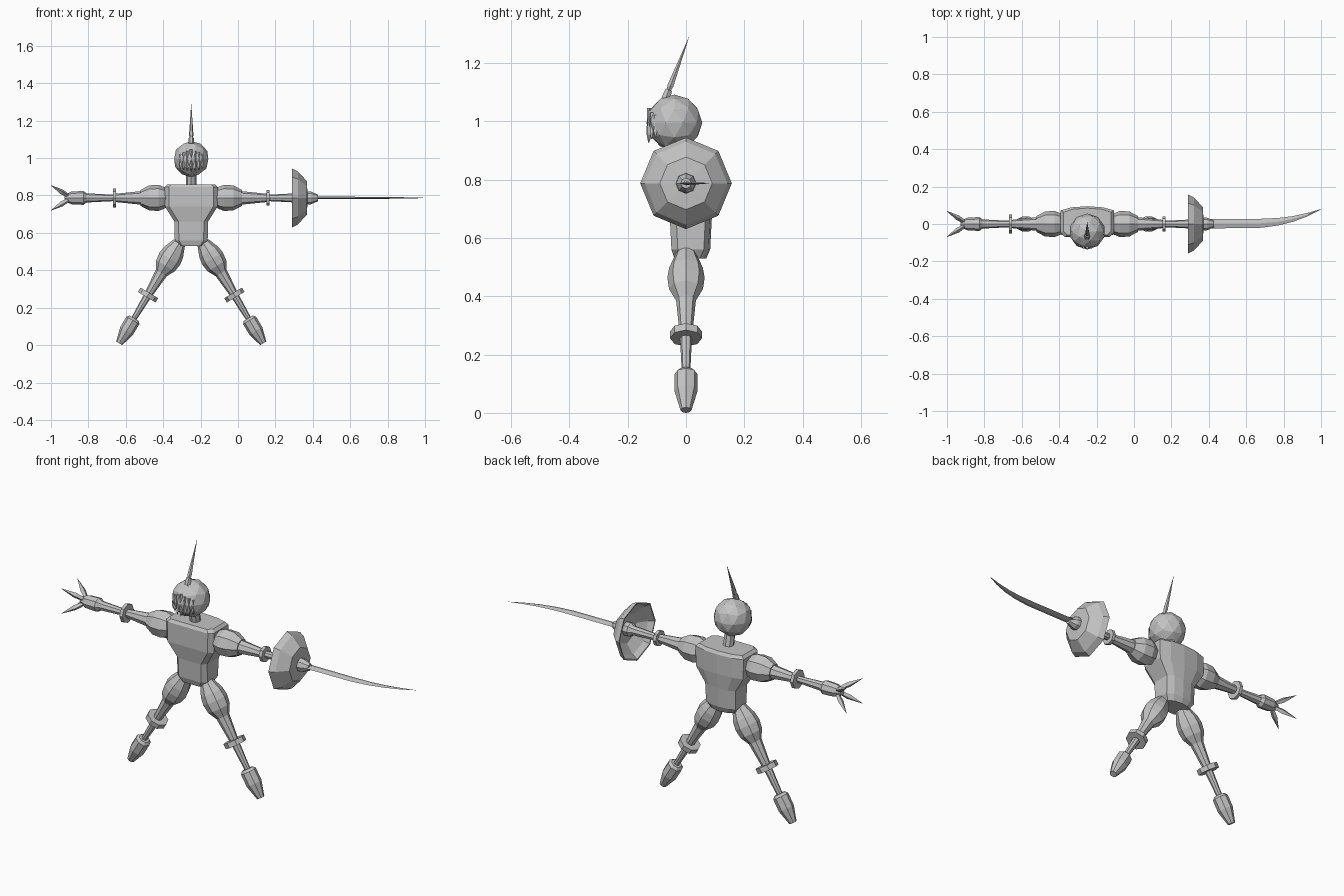
import bpy, bmesh, math
from mathutils import Vector

if "Cube" in bpy.data.objects:
    bpy.data.objects.remove(bpy.data.objects["Cube"])

CX, ARM_Z = -0.25, 0.787      # body axis and arm height

mat = bpy.data.materials.new("plain grey")
mat.diffuse_color = (0.55, 0.55, 0.55, 1)
mat.use_nodes = True
mat.node_tree.nodes["Principled BSDF"].inputs["Base Color"].default_value = mat.diffuse_color


def finish(name, bm):
    bmesh.ops.recalc_face_normals(bm, faces=bm.faces)
    me = bpy.data.meshes.new(name)
    bm.to_mesh(me)
    bm.free()
    me.materials.append(mat)
    ob = bpy.data.objects.new(name, me)
    bpy.context.collection.objects.link(ob)
    return ob


def loft(name, rings):
    """Skin a list of equal-length point rings and cap both ends."""
    bm = bmesh.new()
    vs = [[bm.verts.new(p) for p in ring] for ring in rings]
    n = len(vs[0])
    for a, b in zip(vs, vs[1:]):
        for i in range(n):
            j = (i + 1) % n
            bm.faces.new((a[i], a[j], b[j], b[i]))
    bm.faces.new(vs[0][::-1])
    bm.faces.new(vs[-1])
    return finish(name, bm)


def lathe(name, origin, axis, profile, n=8):
    """Turned part: profile is (distance along axis, radius)."""
    q = Vector(axis).normalized().to_track_quat('Z', 'Y')
    o = Vector(origin)
    rings = []
    for t, r in profile:
        rings.append([o + q @ Vector((r * math.cos(2 * math.pi * k / n),
                                      r * math.sin(2 * math.pi * k / n), t))
                      for k in range(n)])
    return loft(name, rings)


# Torso: bevelled sections of (z, half width, front y, back y)
sections = [(0.53, 0.07, -0.04, 0.07), (0.56, 0.088, -0.05, 0.083),
            (0.66, 0.09, -0.055, 0.088), (0.74, 0.14, -0.07, 0.095),
            (0.845, 0.142, -0.07, 0.095), (0.86, 0.128, -0.06, 0.085)]
rings = []
for z, w, f, b in sections:
    c = 0.022
    rings.append([(CX + x, y, z) for x, y in
                  [(-w + c, f), (w - c, f), (w, f + c), (w, b - c),
                   (w * 0.6, b - 0.006), (0, b), (-w * 0.6, b - 0.006),
                   (-w, b - c), (-w, f + c)]])
loft("torso", rings)

# Neck
lathe("neck", (CX, 0, 0.84), (0, -0.2, 1), [(0, 0.027), (0.11, 0.027)])

# Helmeted head
HC = Vector((CX, -0.04, 0.995))
bm = bmesh.new()
bmesh.ops.create_icosphere(bm, subdivisions=2, radius=0.096)
bmesh.ops.translate(bm, vec=HC, verts=bm.verts)
finish("head", bm)

# Visor: a row of pointed bars hanging from the brow
for i in range(-3, 4):
    a = math.radians(i * 14)
    x, y = math.sin(a), -math.cos(a)
    top = HC + Vector((x * 0.085, y * 0.085, 0.05 - 0.008 * abs(i)))
    bot = HC + Vector((x * 0.088, y * 0.088, -0.068 + 0.006 * abs(i)))
    d = bot - top
    lathe("visor_bar", top, d, [(0, 0.008), (d.length * 0.75, 0.008), (d.length, 0.002)], 4)

# Helmet spike in its socket
sp = Vector((CX, -0.071, 1.075))
ax = Vector((CX, 0.01, 1.288)) - sp
lathe("spike_socket", sp, ax, [(0, 0.016), (0.035, 0.014)], 6)
lathe("helmet_spike", sp, ax, [(0.03, 0.007), (0.05, 0.012), (ax.length, 0.0005)], 6)

# Arms: shoulder, upper arm, elbow disc, forearm, hand
for s, side, disc in ((-1, "right", 0.05), (1, "left", 0.041)):
    o, d = (CX, 0, ARM_Z), (s, 0, 0)
    lathe(side + "_shoulder", o, d, [(0.13, 0.05), (0.145, 0.058), (0.175, 0.07),
                                     (0.225, 0.067), (0.272, 0.042)])
    lathe(side + "_upper_arm", o, d, [(0.26, 0.037), (0.405, 0.022)])
    lathe(side + "_elbow_disc", o, d, [(0.402, disc), (0.419, disc)])
    lathe(side + "_forearm", o, d, [(0.41, 0.017), (0.57, 0.025)])
    lathe(side + "_hand", o, d, [(0.56, 0.025), (0.577, 0.037), (0.64, 0.034), (0.677, 0.018)])

# Claws on the empty hand
for sy in (-1, 1):
    for sz in (-1, 1):
        a = Vector((-0.905, 0.01 * sy, ARM_Z + 0.01 * sz))
        b = Vector((-1.0, 0.069 * sy, ARM_Z + 0.067 * sz))
        L = (b - a).length
        lathe("claw", a, b - a, [(0, 0.01), (L * 0.4, 0.014), (L, 0.0008)], 4)

# Bowl shield around the other wrist
lathe("shield", (0.29, 0, ARM_Z), (1, 0, 0),
      [(0.065, 0.015), (0.06, 0.08), (0.025, 0.13), (0, 0.15), (0, 0.157),
       (0.03, 0.142), (0.078, 0.09), (0.082, 0.02)])

# Curved blade: (x, low y, high y, half thickness)
blade = [(0.40, -0.024, 0.026, 0.007), (0.68, -0.020, 0.028, 0.006),
         (0.77, -0.008, 0.032, 0.005), (0.85, 0.012, 0.042, 0.004),
         (0.93, 0.042, 0.060, 0.003), (1.0, 0.078, 0.080, 0.0005)]
loft("sword_blade", [[(x, lo, ARM_Z), (x, (lo + hi) / 2, ARM_Z + h), (x, hi, ARM_Z),
                      (x, (lo + hi) / 2, ARM_Z - h)] for x, lo, hi, h in blade])

# Legs: thigh, knee disc, shin, foot
for s, side in ((-1, "right"), (1, "left")):
    o, d = (CX + s * 0.068, 0, 0.54), (s * 0.513, 0, -0.858)
    lathe(side + "_thigh", o, d, [(-0.01, 0.034), (0.05, 0.058), (0.09, 0.064),
                                  (0.135, 0.058), (0.18, 0.034), (0.31, 0.022)])
    lathe(side + "_knee_disc", o, d, [(0.304, 0.055), (0.331, 0.055)])
    lathe(side + "_shin", o, d, [(0.32, 0.021), (0.48, 0.014)])
    lathe(side + "_foot", o, d, [(0.462, 0.028), (0.475, 0.04), (0.54, 0.04), (0.618, 0.019)])
